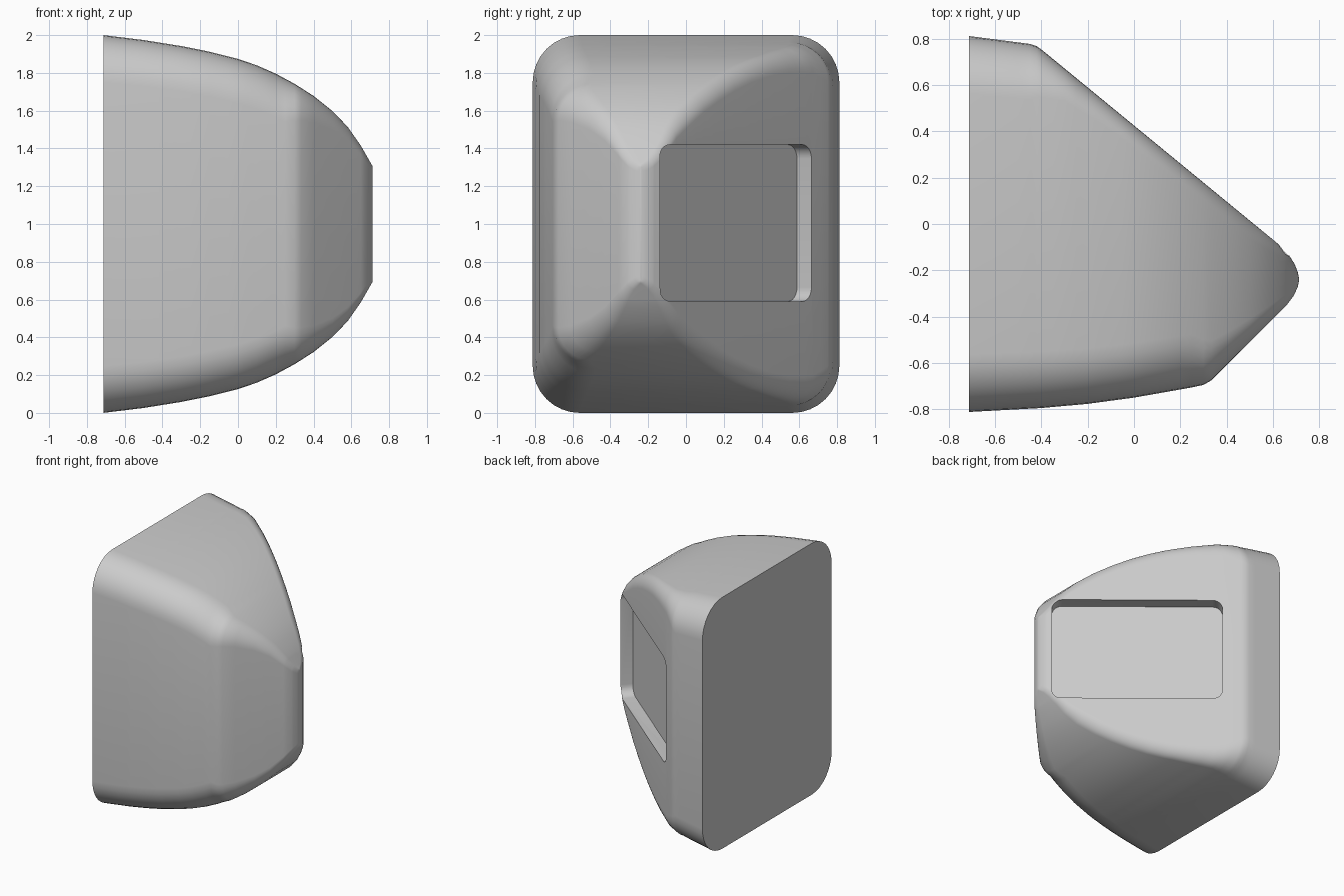
import bpy, bmesh, math
from mathutils import Matrix, Vector

if "Cube" in bpy.data.objects:
    bpy.data.objects.remove(bpy.data.objects["Cube"])

# Profiles as (x, value) points: plan outline, upper half height, corner radii
FACE_SIDE = [(-.713, .812), (-.45, .778), (-.42, .768), (-.395, .75), (.63, -.092),
             (.67, -.135), (.695, -.175), (.708, -.21), (.713, -.235)]
CHAMFER_SIDE = [(-.713, -.812), (-.4, -.795), (-.2, -.777), (0, -.75), (.25, -.706),
                (.3, -.695), (.335, -.675), (.66, -.35), (.69, -.31), (.708, -.27), (.713, -.245)]
HALF_HEIGHT = [(-.713, 1.0), (-.5, .974), (-.3, .942), (-.15, .912), (0, .874), (.1, .84),
               (.2, .796), (.3, .742), (.4, .678), (.5, .598), (.58, .515), (.65, .415), (.713, .305)]
FACE_RADIUS = [(-.713, .25), (-.45, .24), (-.3, .14), (-.1, .1), (.5, .08), (.713, .03)]
CHAMFER_RADIUS = [(-.713, .25), (.25, .23), (.35, .16), (.5, .1), (.713, .03)]
STEPS = 8


def sample(points, x):
    for (x0, v0), (x1, v1) in zip(points, points[1:]):
        if x <= x1:
            return v0 + (v1 - v0) * (x - x0) / (x1 - x0)
    return points[-1][1]


def section(x):
    """Rounded rectangle across the body at x."""
    y0, y1, h = sample(CHAMFER_SIDE, x), sample(FACE_SIDE, x), sample(HALF_HEIGHT, x)
    pts = []
    for quarter, (sy, sz) in enumerate([(1, 1), (-1, 1), (-1, -1), (1, -1)]):
        r = sample(FACE_RADIUS if sy > 0 else CHAMFER_RADIUS, x)
        ry = min(r, .48 * (y1 - y0))
        cy = y1 - ry if sy > 0 else y0 + ry
        for i in range(STEPS + 1):
            a = (quarter + i / STEPS) * math.pi / 2
            pts.append((x, cy + ry * math.cos(a), 1 + sz * (h - r) + r * math.sin(a)))
    return pts


def make_object(name, bm):
    bmesh.ops.recalc_face_normals(bm, faces=bm.faces)
    mesh = bpy.data.meshes.new(name)
    bm.to_mesh(mesh)
    bm.free()
    obj = bpy.data.objects.new(name, mesh)
    bpy.context.collection.objects.link(obj)
    return obj


# Housing body: loft of the sections along x
stations = sorted({x for p in (FACE_SIDE, CHAMFER_SIDE, HALF_HEIGHT) for x, _ in p}
                  | {-.35, -.3, -.25, -.05, .05, .45, .54})
bm = bmesh.new()
rings = [[bm.verts.new(p) for p in section(x)] for x in stations]
n = len(rings[0])
for a, b in zip(rings, rings[1:]):
    for i in range(n):
        j = (i + 1) % n
        bm.faces.new((a[i], a[j], b[j], b[i]))
bm.faces.new(rings[0])
bm.faces.new(rings[-1])
housing = make_object("housing", bm)

# Recess cutter: rounded box aligned with the large slanted face
near, far = Vector((-.29, .665, 1.005)), Vector((.677, -.13, 1.005))
along = (far - near).normalized()
normal = Vector((-along.y, along.x, 0))
bm = bmesh.new()
bmesh.ops.create_cube(bm, size=1)
bmesh.ops.scale(bm, vec=((far - near).length, .2, .83), verts=bm.verts)
corners = [e for e in bm.edges if abs(e.verts[0].co.y - e.verts[1].co.y) > .1]
bmesh.ops.bevel(bm, geom=corners, offset=.075, segments=6, profile=.5, affect='EDGES')
frame = Matrix((along, normal, (0, 0, 1))).transposed().to_4x4()
bmesh.ops.transform(bm, matrix=Matrix.Translation((near + far) / 2) @ frame, verts=bm.verts)
cutter = make_object("recess_cutter", bm)
cutter.hide_render = True

# Cut the recess and finish the shading
bpy.context.view_layer.objects.active = housing
housing.select_set(True)
cut = housing.modifiers.new("recess", 'BOOLEAN')
cut.operation = 'DIFFERENCE'
cut.solver = 'EXACT'
cut.object = cutter
bpy.ops.object.modifier_apply(modifier=cut.name)
bpy.data.objects.remove(cutter)
bpy.ops.object.shade_smooth_by_angle(angle=math.radians(35))
